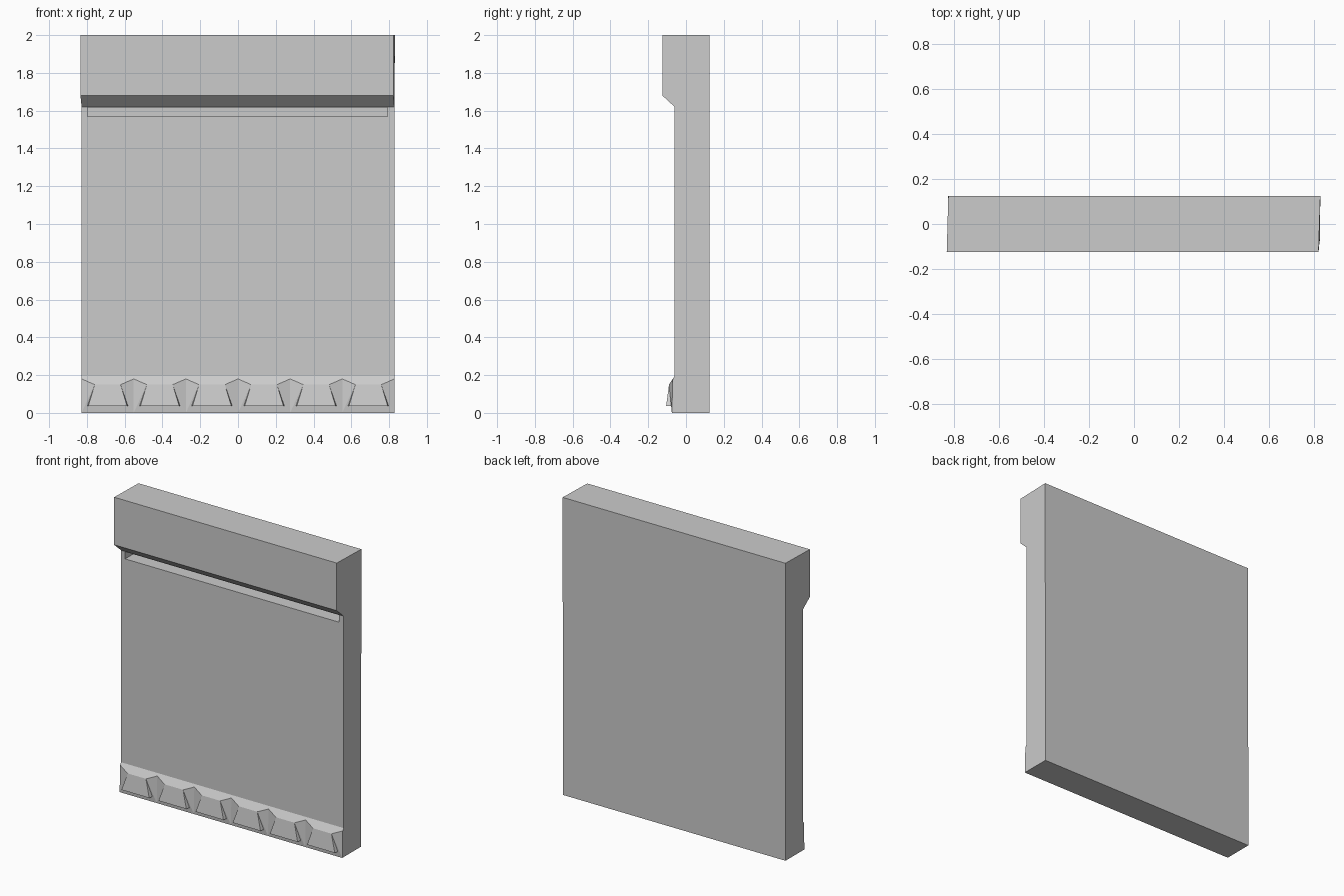
import bpy, bmesh

if "Cube" in bpy.data.objects:
    bpy.data.objects.remove(bpy.data.objects["Cube"])

HALF = 0.828      # half width of the panel
PITCH = 2 * HALF / 6


def make_object(name, bm):
    bmesh.ops.remove_doubles(bm, verts=bm.verts, dist=1e-5)
    bmesh.ops.recalc_face_normals(bm, faces=bm.faces)
    me = bpy.data.meshes.new(name)
    bm.to_mesh(me)
    bm.free()
    ob = bpy.data.objects.new(name, me)
    bpy.context.collection.objects.link(ob)
    return ob


def face(bm, pts):
    return bm.faces.new([bm.verts.new(p) for p in pts])


# wall panel with overhanging, slightly skewed header: (y, z, left x, right x)
profile = [(0.125, 0, -HALF, HALF), (0.125, 2, -0.827, 0.83),
           (-0.125, 2, -0.834, 0.822), (-0.125, 1.68, -0.834, 0.822),
           (-0.06, 1.62, -HALF, HALF), (-0.06, 0.195, -HALF, HALF),
           (-0.06, 0, -HALF, HALF)]
bm = bmesh.new()
left = [bm.verts.new((l, y, z)) for y, z, l, r in profile]
right = [bm.verts.new((r, y, z)) for y, z, l, r in profile]
bm.faces.new(left)
bm.faces.new(right[::-1])
n = len(profile)
for i in range(n):
    j = (i + 1) % n
    bm.faces.new((left[i], right[i], right[j], left[j]))
panel = make_object("wall_panel", bm)

# slot under the header
bm = bmesh.new()
bmesh.ops.create_cube(bm, size=1)
for v in bm.verts:
    v.co = (-0.003 + v.co.x * 1.59, -0.02 + v.co.y * 0.12, 1.594 + v.co.z * 0.048)
cutter = make_object("slot_cutter", bm)
cutter.hide_render = True
mod = panel.modifiers.new("slot", 'BOOLEAN')
mod.operation = 'DIFFERENCE'
mod.solver = 'EXACT'
mod.object = cutter
bpy.context.view_layer.objects.active = panel
bpy.ops.object.modifier_apply(modifier=mod.name)
bpy.data.objects.remove(cutter)

# open the panel front where the base trim covers it
bm = bmesh.new()
bm.from_mesh(panel.data)
hidden = [f for f in bm.faces if f.normal.y < -0.9 and f.calc_center_median().z < 0.19]
bmesh.ops.delete(bm, geom=hidden, context='FACES_ONLY')
bm.to_mesh(panel.data)
bm.free()

# base trim: flat bays with kite-shaped grooves between them
bm = bmesh.new()
for k in range(6):
    c = -HALF + PITCH * (k + 0.5)
    h = PITCH / 2
    face(bm, [(c - h, -0.06, 0.195), (c + h, -0.06, 0.195), (c + h, -0.07, 0.18),
              (c + 0.07, -0.09, 0.15), (c - 0.07, -0.09, 0.15), (c - h, -0.07, 0.18)])
    face(bm, [(c - 0.07, -0.09, 0.15), (c + 0.07, -0.09, 0.15),
              (c + h, -0.075, 0), (c - h, -0.075, 0)])
    face(bm, [(c - h, -0.075, 0), (c + h, -0.075, 0), (c + h, -0.06, 0), (c - h, -0.06, 0)])
    for s in (-1, 1):
        face(bm, [(c + s * h, -0.07, 0.18), (c + s * 0.07, -0.09, 0.15),
                  (c + s * h, -0.075, 0)])
for x in (-HALF, HALF):
    face(bm, [(x, -0.06, 0.195), (x, -0.07, 0.18), (x, -0.075, 0), (x, -0.06, 0)])
make_object("base_trim", bm)

# raised wedge in every bay
for k in range(6):
    c = -HALF + PITCH * (k + 0.5)
    bm = bmesh.new()
    tl, tr = (c - 0.068, -0.09, 0.15), (c + 0.068, -0.09, 0.15)
    fl, fr = (c - 0.103, -0.105, 0.036), (c + 0.103, -0.105, 0.036)
    bl, br = (c - 0.108, -0.078, 0.036), (c + 0.108, -0.078, 0.036)
    face(bm, [tl, tr, fr, fl])
    face(bm, [fl, fr, br, bl])
    face(bm, [tl, fl, bl])
    face(bm, [tr, br, fr])
    make_object(f"trim_wedge_{k + 1}", bm)
